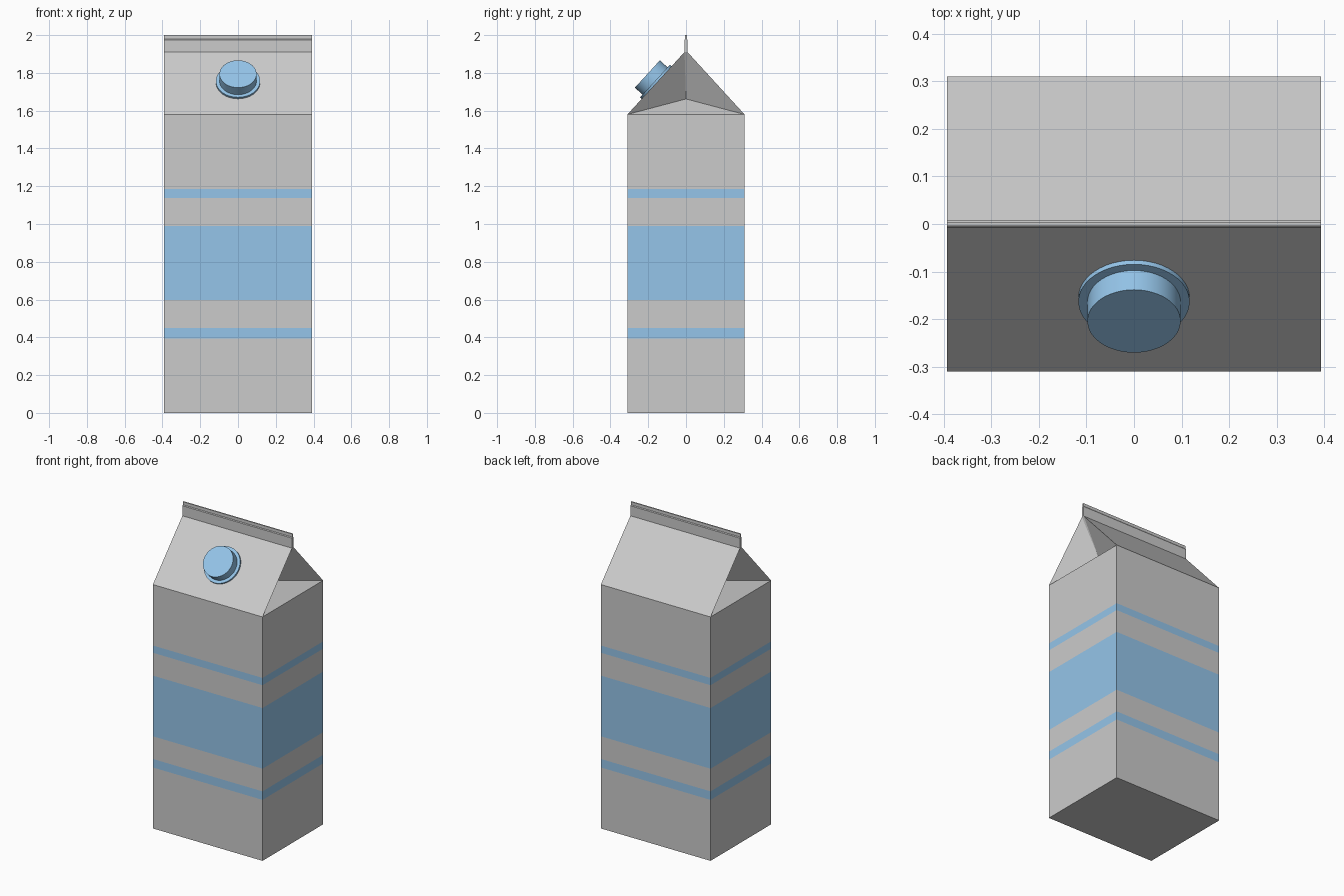
import bpy, bmesh, math
from mathutils import Vector

if "Cube" in bpy.data.objects:
    bpy.data.objects.remove(bpy.data.objects["Cube"])

HX, HY = 0.393, 0.31           # half width and half depth
EAVE, RIDGE, TOP = 1.58, 1.91, 2.0
SEAM = 0.008                   # half thickness of the top seam

blue = bpy.data.materials.new("blue")
blue.diffuse_color = (0.30, 0.56, 0.82, 1)
blue.use_nodes = True
blue.node_tree.nodes["Principled BSDF"].inputs["Base Color"].default_value = blue.diffuse_color
grey = bpy.data.materials.new("grey")
grey.diffuse_color = (0.8, 0.8, 0.8, 1)
grey.use_nodes = True
grey.node_tree.nodes["Principled BSDF"].inputs["Base Color"].default_value = grey.diffuse_color


def make_object(name, bm, *mats):
    bmesh.ops.recalc_face_normals(bm, faces=bm.faces)
    mesh = bpy.data.meshes.new(name)
    bm.to_mesh(mesh)
    bm.free()
    for m in mats:
        mesh.materials.append(m)
    ob = bpy.data.objects.new(name, mesh)
    bpy.context.collection.objects.link(ob)
    return ob


# Carton: stacked rings with printed bands, folded gable on top
bm = bmesh.new()
levels = [0, 0.395, 0.45, 0.597, 0.99, 1.138, 1.185, EAVE]
corners = [(-HX, -HY), (HX, -HY), (HX, HY), (-HX, HY)]
rings = [[bm.verts.new((x, y, z)) for x, y in corners] for z in levels]
bm.faces.new(rings[0])
for n, (lo, hi) in enumerate(zip(rings, rings[1:])):
    for i in range(4):
        j = (i + 1) % 4
        f = bm.faces.new((lo[i], lo[j], hi[j], hi[i]))
        f.material_index = n % 2           # every second level is blue
fl, fr, br, bl = rings[-1]
rfl, rfr, rbr, rbl = [bm.verts.new((math.copysign(HX, x), math.copysign(SEAM, y), RIDGE))
                      for x, y in corners]
bm.faces.new((fl, fr, rfr, rfl))
bm.faces.new((br, bl, rbl, rbr))
bm.faces.new((rfl, rfr, rbr, rbl))
for side, f, b, rf, rb in ((1, fr, br, rfr, rbr), (-1, fl, bl, rfl, rbl)):
    tuck = bm.verts.new((side * (HX - 0.13), 0, 1.662))   # inward fold point
    for tri in ((f, b, tuck), (f, tuck, rf), (b, rb, tuck), (rf, tuck, rb)):
        bm.faces.new(tri)
make_object("carton", bm, grey, blue)

# Top seam: thin upright fin with a narrowed lip
bm = bmesh.new()
profile = [(-SEAM, RIDGE), (SEAM, RIDGE), (SEAM, 1.975), (0.004, 1.98),
           (0.004, TOP), (-0.004, TOP), (-0.004, 1.98), (-SEAM, 1.975)]
face = bm.faces.new([bm.verts.new((-HX, y, z)) for y, z in profile])
ext = bmesh.ops.extrude_face_region(bm, geom=[face], use_keep_orig=True)
bmesh.ops.translate(bm, vec=(2 * HX, 0, 0),
                    verts=[v for v in ext["geom"] if isinstance(v, bmesh.types.BMVert)])
make_object("top_seam", bm)

# Screw cap and its flange, standing square on the front roof panel
normal = Vector((0, -(RIDGE - EAVE), HY - SEAM)).normalized()
base = Vector((0, -0.155, 1.749))
for name, radius, low, high in (("cap_flange", 0.117, -0.01, 0.012),
                                ("screw_cap", 0.098, 0.0, 0.067)):
    bpy.ops.mesh.primitive_cylinder_add(
        vertices=48, radius=radius, depth=high - low,
        location=base + normal * (low + high) / 2,
        rotation=normal.to_track_quat('Z', 'Y').to_euler())
    ob = bpy.context.object
    ob.name = name
    ob.data.materials.append(blue)
    bpy.ops.object.shade_smooth_by_angle(angle=math.radians(30))
